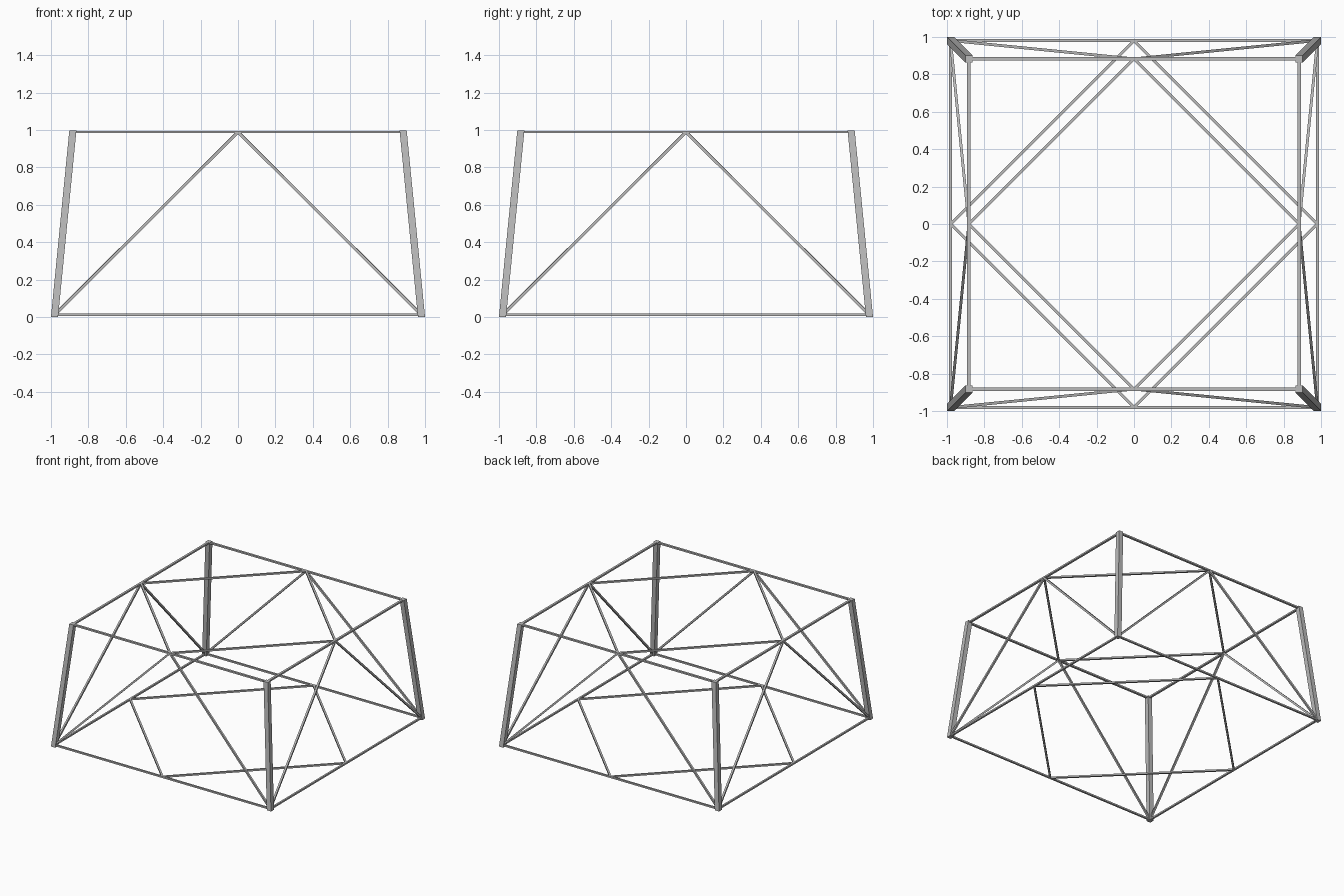
import bpy, bmesh
from math import pi
from mathutils import Vector, Matrix

if "Cube" in bpy.data.objects:
    bpy.data.objects.remove(bpy.data.objects["Cube"], do_unlink=True)

steel = bpy.data.materials.new("grey_steel")
steel.use_nodes = True
GREY = (0.5, 0.5, 0.5, 1)
steel.diffuse_color = GREY
steel.node_tree.nodes["Principled BSDF"].inputs["Base Color"].default_value = GREY

LOW, HIGH = 0.981, 0.883       # half widths of the lower and upper frames
Z_LOW, Z_HIGH = 0.011, 0.989   # bar heights
LEG = 0.019                    # half thickness of a leg


def prism(name, a, b, u, v, turn):
    """Four-sided bar from a to b with half-section vectors u and v."""
    bm = bmesh.new()
    rings = [[bm.verts.new(p + s * u + t * v)
              for s, t in ((-1, -1), (1, -1), (1, 1), (-1, 1))] for p in (a, b)]
    bm.faces.new(rings[0])
    bm.faces.new(rings[1])
    for i in range(4):
        j = (i + 1) % 4
        bm.faces.new((rings[0][i], rings[0][j], rings[1][j], rings[1][i]))
    bmesh.ops.recalc_face_normals(bm, faces=bm.faces)
    bm.transform(Matrix.Rotation(turn * pi / 2, 4, "Z"))
    mesh = bpy.data.meshes.new(name)
    bm.to_mesh(mesh)
    bm.free()
    mesh.materials.append(steel)
    bpy.context.collection.objects.link(bpy.data.objects.new(name, mesh))


def bar(name, a, b, turn, width=0.015, height=0.013):
    """Straight bar with its section square to its length."""
    a, b = Vector(a), Vector(b)
    along = (b - a).normalized()
    side = along.cross(Vector((0, 0, 1))).normalized()
    prism(name, a, b, side * width / 2, side.cross(along) * height / 2, turn)


# Each quarter turn repeats one side of the frame
for turn, side in enumerate(("front", "left", "back", "right")):
    # Leaning corner leg with level ends
    prism(side + "_leg", Vector((LOW, -LOW, 0)), Vector((HIGH, -HIGH, 0.996)),
          Vector((LEG, 0, 0)), Vector((0, LEG, 0)), turn)
    # Lower and upper rails
    bar(side + "_lower_rail", (-LOW, -LOW, Z_LOW), (LOW, -LOW, Z_LOW), turn)
    bar(side + "_upper_rail", (-HIGH, -HIGH, Z_HIGH), (HIGH, -HIGH, Z_HIGH), turn, 0.018)
    # Diamond bars joining the rail midpoints
    bar(side + "_lower_diamond", (0, -LOW, Z_LOW), (LOW, 0, Z_LOW), turn)
    bar(side + "_upper_diamond", (0, -HIGH, Z_HIGH), (HIGH, 0, Z_HIGH), turn, 0.016)
    # Slanted braces from the feet to the upper rail midpoint
    for end in (-1, 1):
        bar(side + "_brace", (end * LOW, -LOW, Z_LOW), (0, -HIGH, Z_HIGH), turn, 0.015, 0.015)
